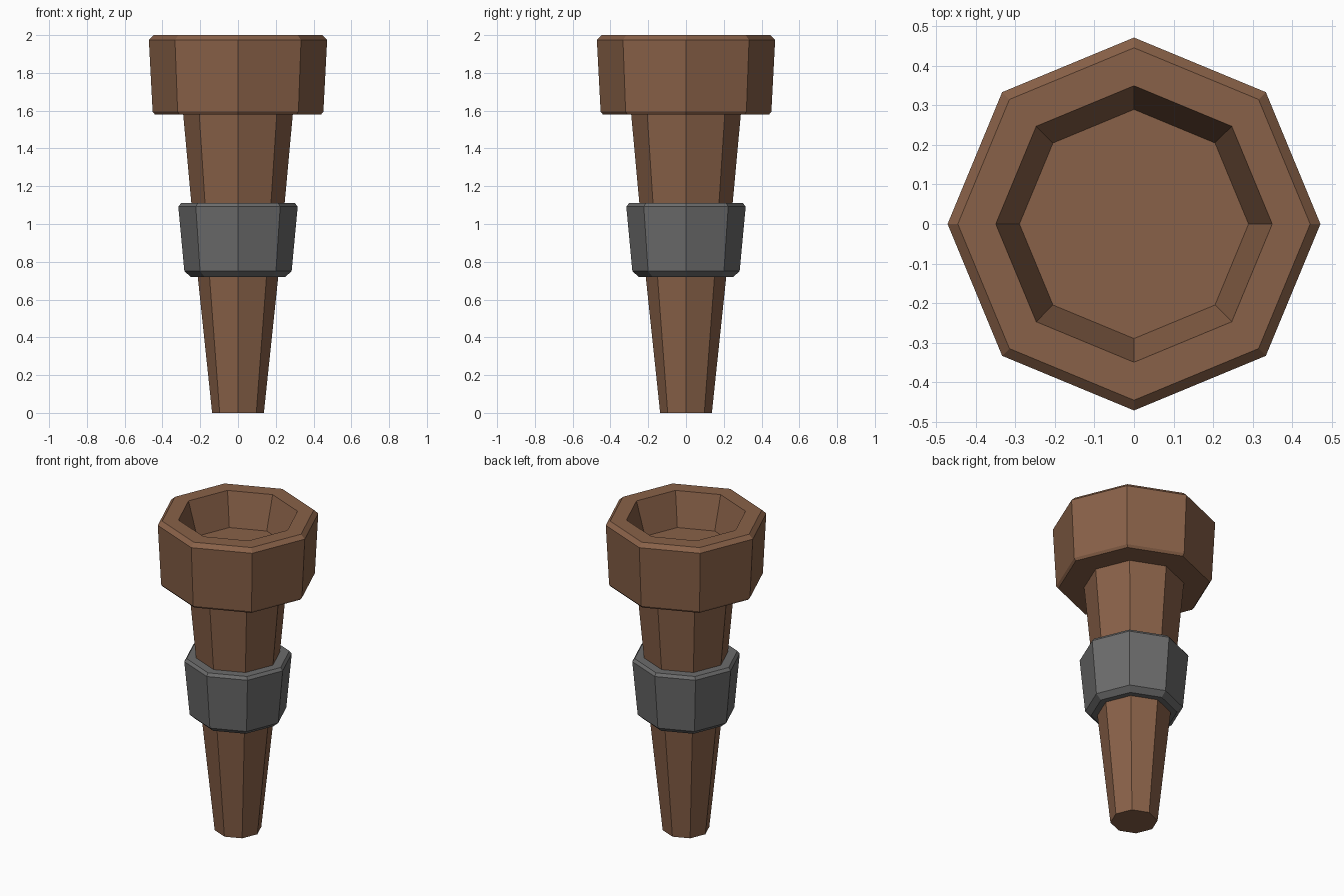
import bpy, bmesh
from math import cos, sin, tau

if "Cube" in bpy.data.objects:
    bpy.data.objects.remove(bpy.data.objects["Cube"])

SIDES = 8


def material(name, rgb):
    m = bpy.data.materials.new(name)
    m.diffuse_color = (*rgb, 1)
    m.use_nodes = True
    m.node_tree.nodes["Principled BSDF"].inputs["Base Color"].default_value = m.diffuse_color
    return m


def turned(name, profile, mat, ring=False):
    """Revolve (radius, z) points into eight flat sides; cap both ends, or close into a ring."""
    bm = bmesh.new()
    loops = [[bm.verts.new((r * cos(tau * i / SIDES), r * sin(tau * i / SIDES), z))
              for i in range(SIDES)] for r, z in profile]
    pairs = list(zip(loops, loops[1:]))
    if ring:
        pairs.append((loops[-1], loops[0]))
    else:
        bm.faces.new(loops[0])
        bm.faces.new(loops[-1])
    for a, b in pairs:
        for i in range(SIDES):
            j = (i + 1) % SIDES
            bm.faces.new((a[i], a[j], b[j], b[i]))
    bmesh.ops.recalc_face_normals(bm, faces=bm.faces)
    mesh = bpy.data.meshes.new(name)
    bm.to_mesh(mesh)
    bm.free()
    mesh.materials.append(mat)
    obj = bpy.data.objects.new(name, mesh)
    bpy.context.collection.objects.link(obj)
    return obj


wood = material("wood", (0.25, 0.12, 0.065))
iron = material("iron", (0.15, 0.15, 0.15))

# Tapered handle
turned("handle", [(0.137, 0), (0.213, 0.72), (0.247, 1.11), (0.291, 1.59)], wood)

# Metal collar with bevelled edges
turned("collar", [(0.21, 0.72), (0.25, 0.72), (0.284, 0.75), (0.316, 1.092),
                  (0.302, 1.11), (0.24, 1.11)], iron, ring=True)

# Hollow cup: outside, rim, then down the inside to the floor
turned("cup", [(0.44, 1.58), (0.452, 1.595), (0.472, 1.975), (0.446, 2.0),
               (0.35, 2.0), (0.29, 1.79)], wood)
